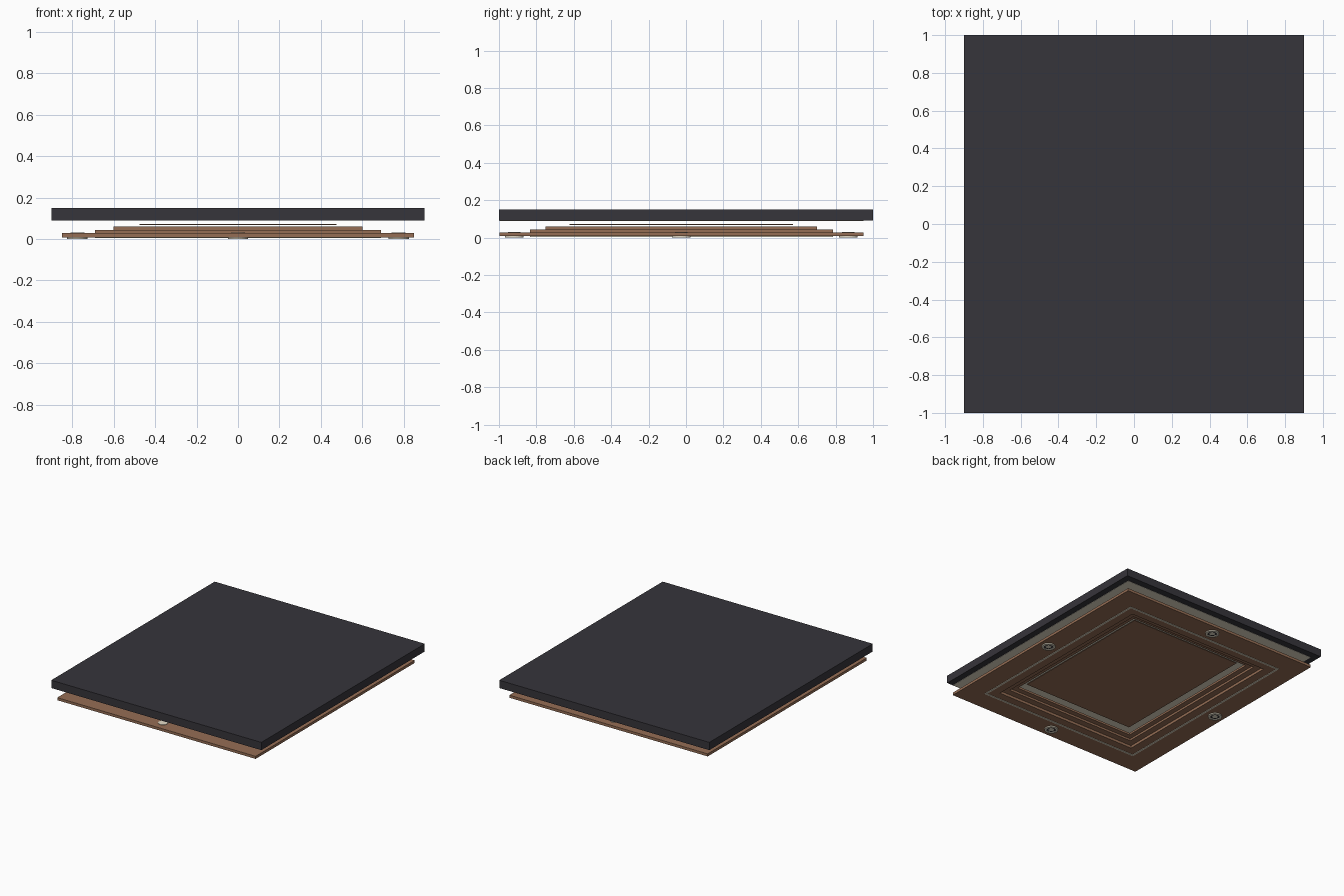
import bpy, bmesh, math

if "Cube" in bpy.data.objects:
    bpy.data.objects.remove(bpy.data.objects["Cube"])

CY = -0.025  # centre of the tray ceiling in y


def mat(name, rgb):
    m = bpy.data.materials.new(name)
    m.diffuse_color = (*rgb, 1)
    m.use_nodes = True
    m.node_tree.nodes["Principled BSDF"].inputs["Base Color"].default_value = m.diffuse_color
    return m


BROWN = mat("warm_brown", (0.30, 0.155, 0.09))
DARK = mat("dark_slate", (0.037, 0.035, 0.043))
CREAM = mat("cream", (0.78, 0.72, 0.58))


def finish(bm, name, material):
    bmesh.ops.recalc_face_normals(bm, faces=bm.faces)
    me = bpy.data.meshes.new(name)
    bm.to_mesh(me)
    bm.free()
    me.materials.append(material)
    ob = bpy.data.objects.new(name, me)
    bpy.context.collection.objects.link(ob)
    return ob


def loft(name, loops, material, closed):
    """Bridge equal-length loops; closed makes a ring, otherwise the ends are capped."""
    bm = bmesh.new()
    rows = [[bm.verts.new(p) for p in lp] for lp in loops]
    n = len(rows[0])
    pairs = list(zip(rows, rows[1:])) + ([(rows[-1], rows[0])] if closed else [])
    for a, b in pairs:
        for i in range(n):
            j = (i + 1) % n
            bm.faces.new((a[i], a[j], b[j], b[i]))
    if not closed:
        bm.faces.new(rows[0])
        bm.faces.new(rows[-1])
    return finish(bm, name, material)


def rect(hx, hy, z, cy=CY):
    return [(sx * hx, cy + sy * hy, z) for sx, sy in ((-1, -1), (1, -1), (1, 1), (-1, 1))]


def circle(x, y, r, z, n=32):
    return [(x + r * math.cos(2 * math.pi * i / n), y + r * math.sin(2 * math.pi * i / n), z)
            for i in range(n)]


def slab(name, hx, hy, z0, z1, m, cy=CY):
    loft(name, [rect(hx, hy, z0, cy), rect(hx, hy, z1, cy)], m, False)


def frame(name, ox, oy, ix, iy, z0, z1, m):
    loft(name, [rect(ox, oy, z0), rect(ox, oy, z1), rect(ix, iy, z1), rect(ix, iy, z0)], m, True)


# Structural slab and its pale underside
slab("roof_slab", 0.90, 1.0, 0.09, 0.15, DARK, 0)
slab("slab_underside", 0.85, 0.973, 0.0885, 0.0905, CREAM)

# Stepped tray frames, each overlapping the one below
frame("outer_frame", 0.85, 0.973, 0.61, 0.735, 0.008, 0.028, BROWN)
frame("middle_frame", 0.69, 0.81, 0.56, 0.685, 0.028, 0.044, BROWN)
frame("inner_frame", 0.60, 0.725, 0.52, 0.645, 0.044, 0.06, BROWN)
slab("centre_panel", 0.475, 0.597, 0.068, 0.073, BROWN)

# Thin light strip around the tray
frame("trim_strip", 0.69, 0.81, 0.677, 0.797, 0.004, 0.008, CREAM)

# Four recessed spotlights at the middle of each side
for i, (x, y) in enumerate(((0.775, 0), (-0.775, 0), (0, 0.893), (0, -0.893))):
    y += CY
    loft(f"spot_ring_{i}", [circle(x, y, r, z) for r, z in
                            ((0.049, 0), (0.049, 0.009), (0.034, 0.009), (0.034, 0))], CREAM, True)
    loft(f"spot_recess_{i}", [circle(x, y, 0.034, 0.005), circle(x, y, 0.034, 0.009)], DARK, False)
    loft(f"spot_lens_{i}", [circle(x, y, 0.02, 0.003), circle(x, y, 0.02, 0.006)], CREAM, False)
    loft(f"spot_cap_{i}", [circle(x, y, 0.034, 0.027), circle(x, y, 0.034, 0.031)], CREAM, False)
